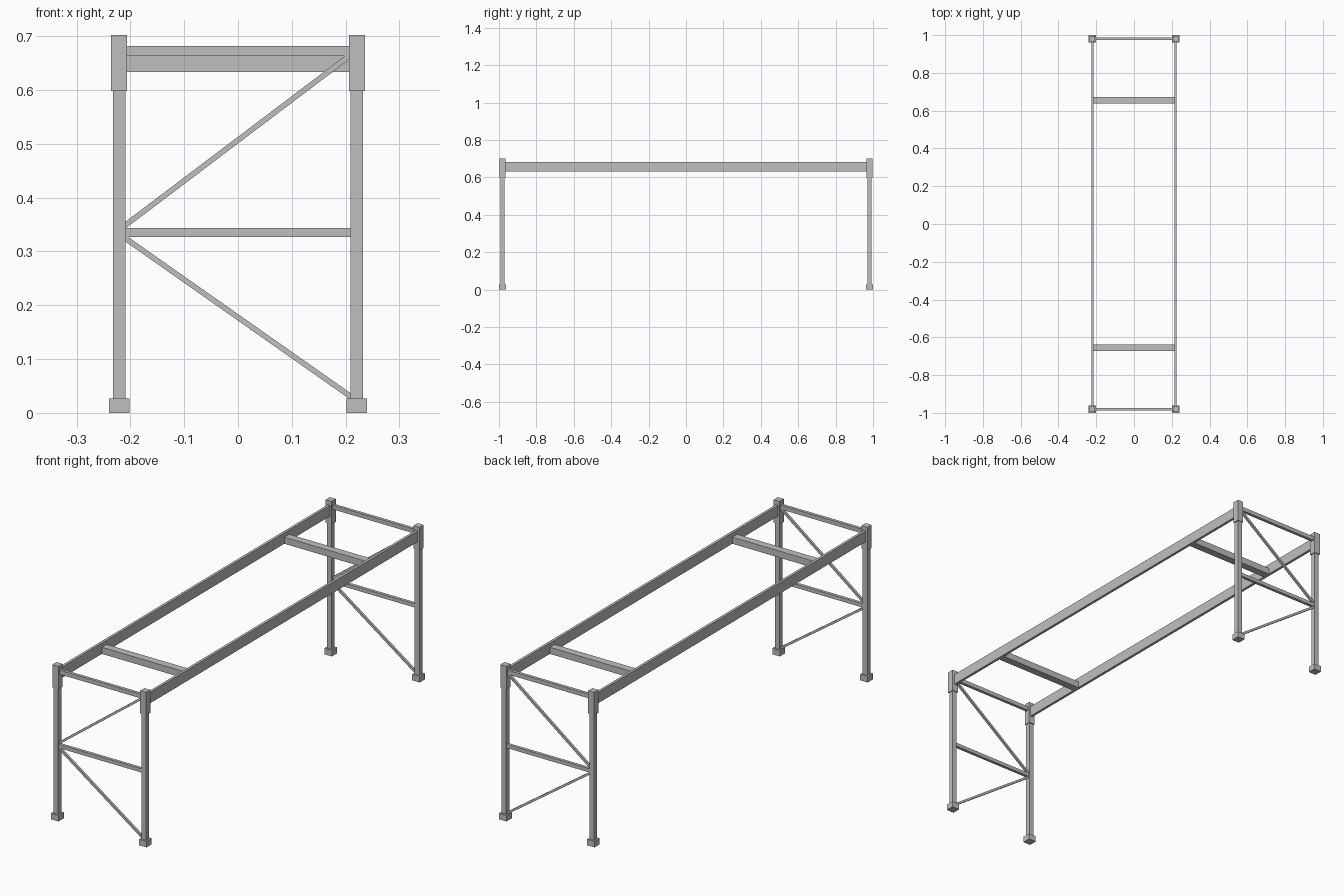
import bpy
from mathutils import Vector

cube = bpy.data.objects.get("Cube")
if cube:
    bpy.data.objects.remove(cube, do_unlink=True)

steel = bpy.data.materials.new("grey_steel")
steel.use_nodes = True
GREY = (0.52, 0.52, 0.52, 1)
steel.diffuse_color = GREY
steel.node_tree.nodes["Principled BSDF"].inputs["Base Color"].default_value = GREY

POST_X, POST_Y = 0.221, 0.981


def box(name, centre, size):
    bpy.ops.mesh.primitive_cube_add(size=1, location=centre)
    ob = bpy.context.object
    ob.name = name
    ob.scale = size
    ob.data.materials.append(steel)
    return ob


def brace(name, start, end, thickness):
    # square bar in the plane of an end frame
    a, b = Vector(start), Vector(end)
    d = b - a
    ob = box(name, (a + b) / 2, (d.length, thickness, thickness))
    ob.rotation_euler = Vector((1, 0, 0)).rotation_difference(d).to_euler()
    return ob


# posts with feet and top sockets
for end, sy in (("front", -1), ("back", 1)):
    y = sy * POST_Y
    for side, sx in (("right", -1), ("left", 1)):
        x = sx * POST_X
        tag = f"{end}_{side}"
        box(f"{tag}_post", (x, y, 0.315), (0.023, 0.023, 0.59))
        box(f"{tag}_foot", (x, y, 0.0135), (0.038, 0.038, 0.027))
        box(f"{tag}_socket", (x, y, 0.65), (0.03, 0.03, 0.104))

    # end frame: struts and diagonal braces
    box(f"{end}_top_strut", (0, y, 0.6725), (0.42, 0.014, 0.019))
    box(f"{end}_middle_strut", (0, y, 0.3355), (0.425, 0.014, 0.017))
    brace(f"{end}_upper_brace", (-0.213, y, 0.346), (0.208, y, 0.664), 0.01)
    brace(f"{end}_lower_brace", (-0.213, y, 0.327), (0.213, y, 0.028), 0.01)

    # cross beam between the rails
    box(f"{end}_cross_beam", (0, sy * 0.655, 0.648), (0.43, 0.035, 0.03))

# long side rails
for side, sx in (("right", -1), ("left", 1)):
    box(f"{side}_rail", (sx * 0.2195, 0, 0.6575), (0.012, 1.94, 0.049))
